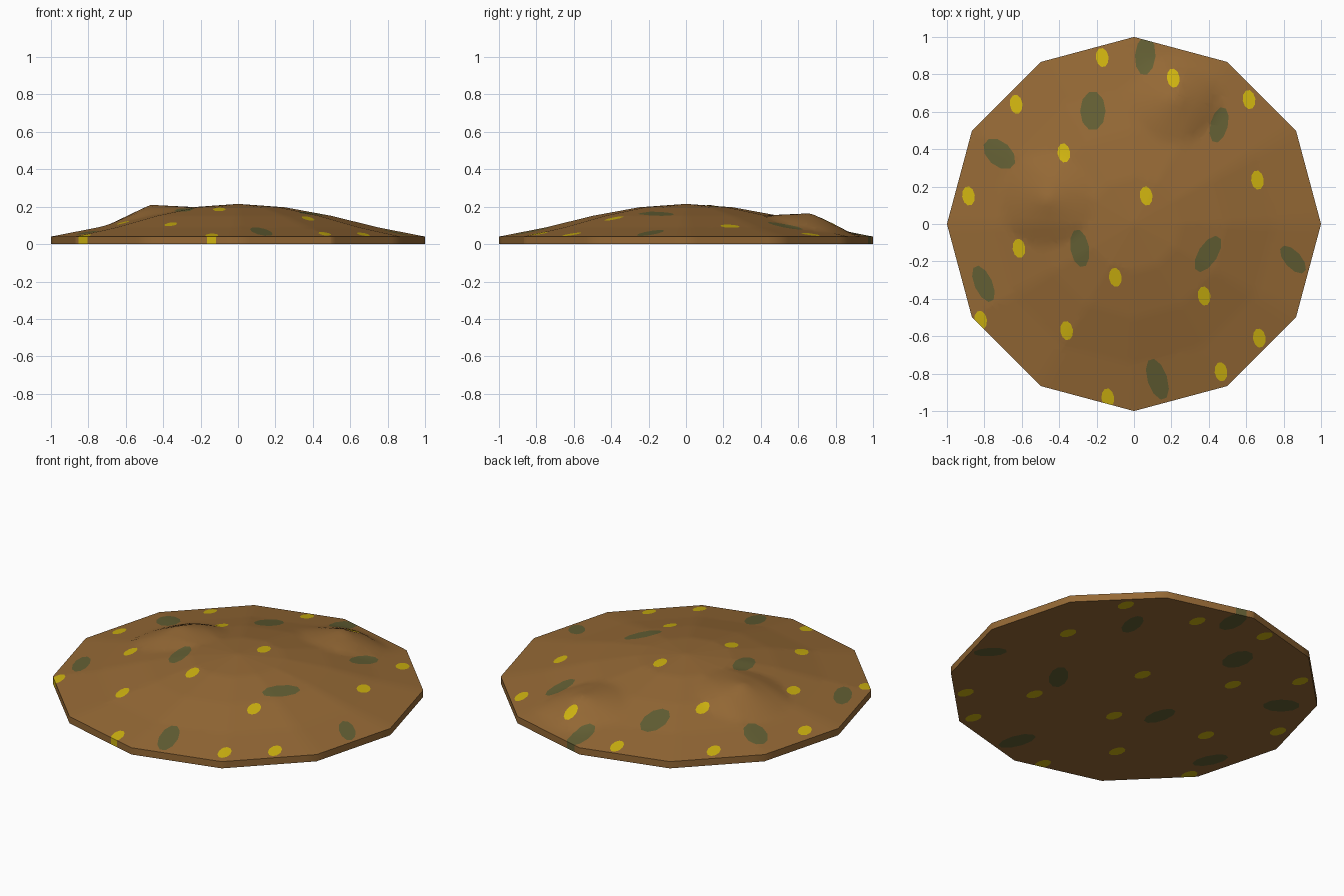
import bpy, bmesh, math
from mathutils import Vector

if "Cube" in bpy.data.objects:
    bpy.data.objects.remove(bpy.data.objects["Cube"])

RINGS, SIDES, SUB = 32, 12, 8          # radial rings, outline sides, cuts per side
SEGS = SIDES * SUB

def material(name, rgb):
    m = bpy.data.materials.new(name)
    m.diffuse_color = (*rgb, 1)
    m.use_nodes = True
    m.node_tree.nodes["Principled BSDF"].inputs["Base Color"].default_value = m.diffuse_color
    return m

mats = [material("earth brown", (0.30, 0.141, 0.036)),
        material("moss green", (0.125, 0.115, 0.034)),
        material("leaf yellow", (0.62, 0.45, 0.005))]

# Mound height: a dome profile plus two pointed lumps
PROFILE = [(0, .215), (.25, .197), (.5, .151), (.75, .089), (1.001, .04)]
LUMPS = [(-.47, .13, .06, .25), (.22, .675, .072, .24)]

def height(x, y, t):
    z = 0
    for (r0, z0), (r1, z1) in zip(PROFILE, PROFILE[1:]):
        if r0 <= t <= r1:
            z = z0 + (z1 - z0) * (t - r0) / (r1 - r0)
            break
    for lx, ly, h, rad in LUMPS:
        z += h * max(0, 1 - math.hypot(x - lx, y - ly) / rad) * min(1, (1 - t) * 8)
    return z

def outline(s):
    """Point on the twelve-sided outline."""
    k, f = divmod(s, SUB)
    a, b = (math.tau * i / SIDES for i in (k, k + 1))
    return Vector((math.cos(a), math.sin(a))).lerp(Vector((math.cos(b), math.sin(b))), f / SUB)

bm = bmesh.new()

def sheet(zfunc, flip):
    """Polar grid of faces; returns its outer loop."""
    def face(vs):
        bm.faces.new(vs[::-1] if flip else vs)
    centre = bm.verts.new((0, 0, zfunc(0, 0, 0)))
    prev = None
    for r in range(1, RINGS + 1):
        t = r / RINGS
        pts = [outline(s) * t for s in range(SEGS)]
        ring = [bm.verts.new((p.x, p.y, zfunc(p.x, p.y, t))) for p in pts]
        for s in range(SEGS):
            n = (s + 1) % SEGS
            face([prev[s], ring[s], ring[n], prev[n]] if prev else [centre, ring[s], ring[n]])
        prev = ring
    return prev

# Mound top, flat underside and the rim wall between them
top = sheet(height, False)
base = sheet(lambda x, y, t: 0, True)
for s in range(SEGS):
    n = (s + 1) % SEGS
    bm.faces.new([base[s], base[n], top[n], top[s]])

# Patches: x, y, half width, half length, tilt in degrees
GREEN = [(.06, .90, .055, .105, -4), (-.22, .605, .068, .105, 0), (.455, .53, .047, .098, -14),
         (-.72, .375, .065, .10, 48), (-.29, -.13, .05, .103, 10), (.395, -.16, .052, .11, -32),
         (.85, -.19, .045, .092, 42), (-.805, -.32, .048, .105, 24), (.125, -.83, .053, .115, 18)]
YELLOW = [(-.17, .89), (.21, .78), (.615, .665), (-.63, .64), (-.375, .38), (.065, .15),
          (.66, .235), (-.885, .15), (-.615, -.13), (-.10, -.285), (.375, -.385),
          (-.36, -.57), (-.82, -.515), (.67, -.61), (.465, -.79), (-.14, -.93)]
patches = [(p, 1) for p in GREEN] + [((x, y, .034, .052, 8), 2) for x, y in YELLOW]

def polygon(x, y, a, b, tilt, n=10):
    c, s = math.cos(math.radians(tilt)), math.sin(math.radians(tilt))
    pts = [(a * math.cos(math.tau * i / n), b * math.sin(math.tau * i / n)) for i in range(n)]
    return [Vector((x + u * c - v * s, y + u * s + v * c, 0)) for u, v in pts]

# Cut each patch outline straight through the mound and colour the inside
for (x, y, a, b, tilt), mat in patches:
    pts = polygon(x, y, a, b, tilt)
    planes = []
    for p, q in zip(pts, pts[1:] + pts[:1]):
        d = q - p
        planes.append((p, Vector((d.y, -d.x, 0)).normalized()))
    def near():
        return [f for f in bm.faces
                if math.hypot((c := f.calc_center_median()).x - x, c.y - y) < b + .05]
    for co, no in planes:
        faces = near()
        geom = set(faces)
        for f in faces:
            geom.update(f.edges)
            geom.update(f.verts)
        bmesh.ops.bisect_plane(bm, geom=list(geom), dist=1e-5, plane_co=co, plane_no=no)
    for f in near():
        c = f.calc_center_median()
        if all((Vector((c.x, c.y, 0)) - co).dot(no) < 1e-5 for co, no in planes):
            f.material_index = mat

me = bpy.data.meshes.new("earth_mound")
bm.to_mesh(me)
bm.free()
for m in mats:
    me.materials.append(m)
ob = bpy.data.objects.new("earth_mound", me)
bpy.context.collection.objects.link(ob)
bpy.context.view_layer.objects.active = ob
ob.select_set(True)
bpy.ops.object.shade_smooth_by_angle(angle=math.radians(40))
